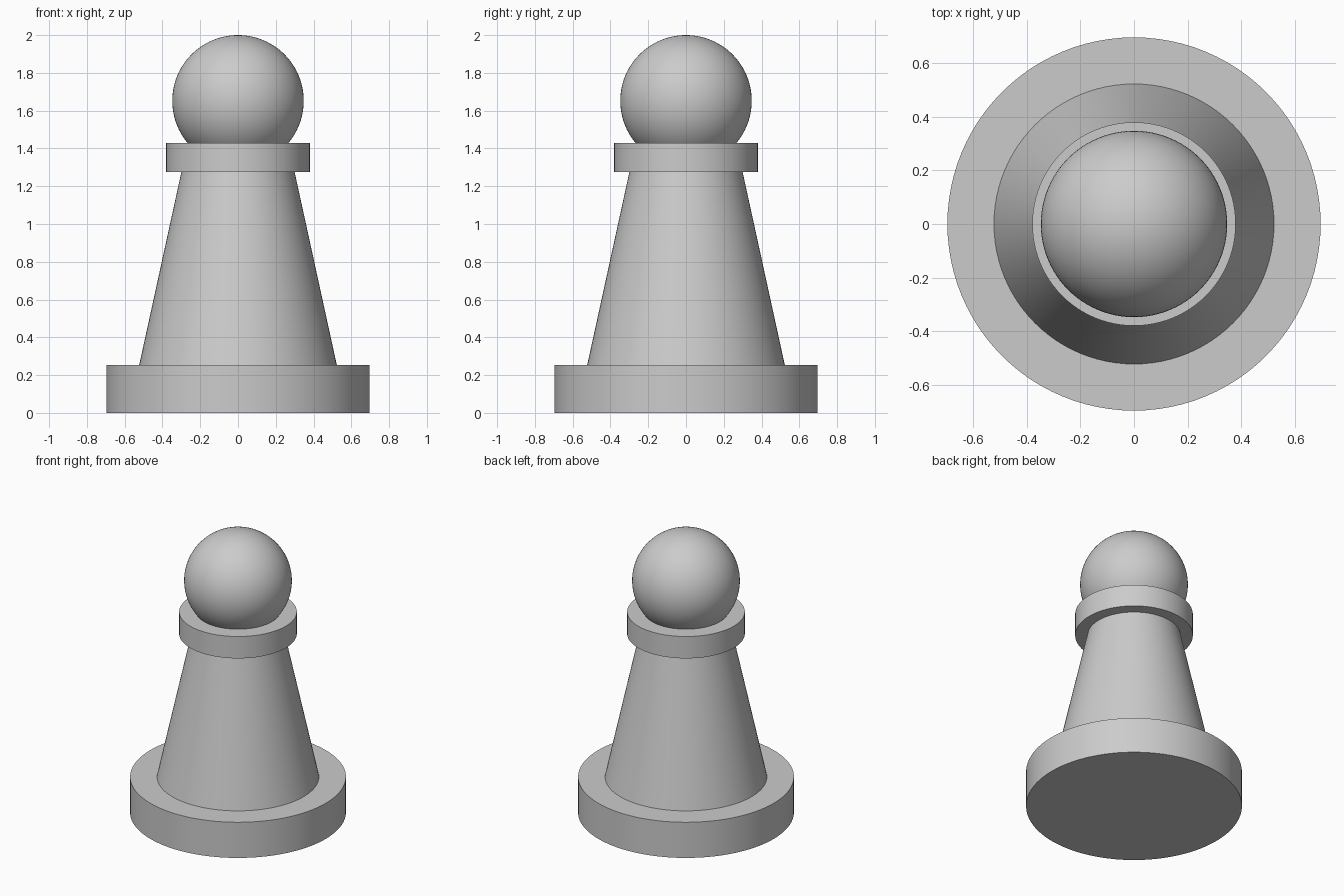
import bpy
import math

cube = bpy.data.objects.get("Cube")
if cube:
    bpy.data.objects.remove(cube, do_unlink=True)

# One plain grey for the whole piece
grey = bpy.data.materials.new("light_grey")
grey.use_nodes = True
COLOUR = (0.6, 0.6, 0.6, 1)
grey.diffuse_color = COLOUR
grey.node_tree.nodes["Principled BSDF"].inputs["Base Color"].default_value = COLOUR


def finish(name):
    part = bpy.context.object
    part.name = name
    part.data.materials.append(grey)
    bpy.ops.object.shade_smooth_by_angle(angle=math.radians(30))


def tapered_disc(name, bottom_radius, top_radius, bottom, top):
    bpy.ops.mesh.primitive_cone_add(
        vertices=96, radius1=bottom_radius, radius2=top_radius,
        depth=top - bottom, location=(0, 0, (bottom + top) / 2))
    finish(name)


# Round foot, tapering body and collar
tapered_disc("base", 0.697, 0.697, 0, 0.254)
tapered_disc("body", 0.523, 0.3, 0.254, 1.274)
tapered_disc("collar", 0.38, 0.38, 1.274, 1.43)

# Ball head, sunk into the collar
bpy.ops.mesh.primitive_uv_sphere_add(
    segments=96, ring_count=48, radius=0.348, location=(0, 0, 1.652))
finish("head")
